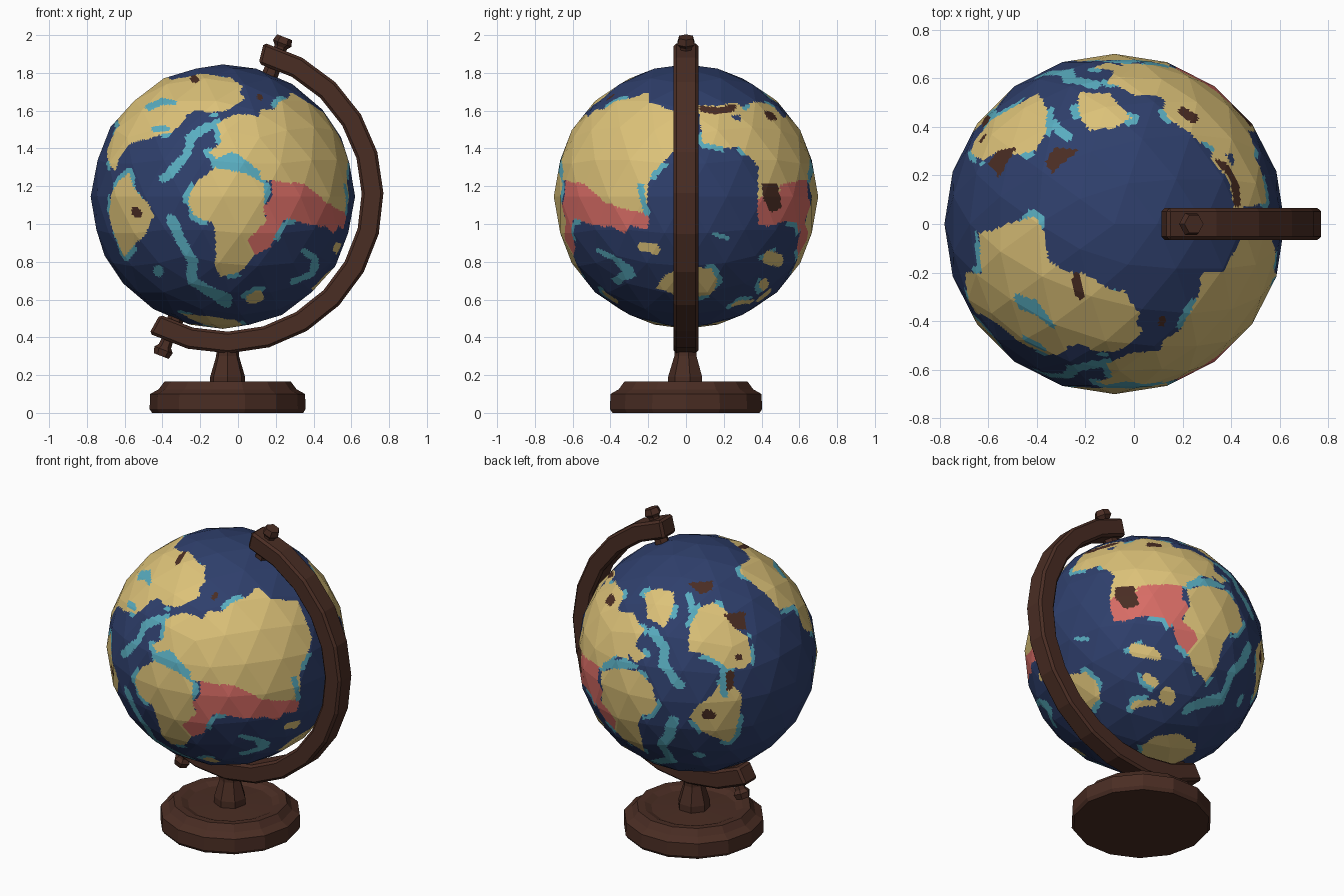
import bpy, bmesh, math
from mathutils import Vector, noise

cube = bpy.data.objects.get("Cube")
if cube:
    bpy.data.objects.remove(cube, do_unlink=True)


def make_material(name, rgb):
    mat = bpy.data.materials.new(name)
    mat.use_nodes = True
    mat.diffuse_color = (*rgb, 1)
    mat.node_tree.nodes["Principled BSDF"].inputs["Base Color"].default_value = (*rgb, 1)
    return mat


OCEAN, LAND, CORAL, SHALLOW, BROWN = range(5)
MATERIALS = [
    make_material("ocean_blue", (0.028, 0.05, 0.15)),
    make_material("land_yellow", (0.72, 0.54, 0.19)),
    make_material("coral_red", (0.68, 0.15, 0.13)),
    make_material("shallow_cyan", (0.1, 0.42, 0.53)),
    make_material("dark_wood", (0.068, 0.026, 0.017)),
]


def add_object(name, bm, materials):
    bmesh.ops.recalc_face_normals(bm, faces=bm.faces)
    mesh = bpy.data.meshes.new(name)
    bm.to_mesh(mesh)
    bm.free()
    for mat in materials:
        mesh.materials.append(mat)
    obj = bpy.data.objects.new(name, mesh)
    bpy.context.collection.objects.link(obj)
    return obj


def loft(name, rings, bevel=0.0):
    """Skin a row of equal rings, cap both ends, in dark wood."""
    bm = bmesh.new()
    rows = [[bm.verts.new(p) for p in ring] for ring in rings]
    count = len(rows[0])
    for a, b in zip(rows, rows[1:]):
        for i in range(count):
            j = (i + 1) % count
            bm.faces.new((a[i], a[j], b[j], b[i]))
    bm.faces.new(rows[0])
    bm.faces.new(rows[-1])
    obj = add_object(name, bm, [MATERIALS[BROWN]])
    if bevel:
        mod = obj.modifiers.new("worn_edges", 'BEVEL')
        mod.width, mod.segments = bevel, 1
    return obj


def lathe(name, profile, sides, origin, axis=Vector((0, 0, 1))):
    """Turn (radius, height) pairs about an axis."""
    side = Vector((0, 1, 0))
    other = axis.cross(side)
    turn = [math.tau * (i + 0.5) / sides for i in range(sides)]
    return loft(name, [[origin + axis * h + (side * math.cos(t) + other * math.sin(t)) * r
                        for t in turn] for r, h in profile])


# Stand: base, stem, curved arm and axis pegs
CENTRE = Vector((-0.08, 0, 1.145))
RADIUS = 0.7
POLE = Vector((0.36, 0, 0.93)).normalized()
FOOT = Vector((-0.055, 0, 0))
lathe("base", [(0.4, 0), (0.413, 0.02), (0.41, 0.1), (0.365, 0.125), (0.335, 0.165),
               (0.29, 0.162), (0.25, 0.145), (0.1, 0.15)], 14, FOOT)
lathe("stem", [(0.095, 0.14), (0.095, 0.19), (0.062, 0.3), (0.06, 0.36)], 7, FOOT)

arm_rings = []
STEPS = 13
for k in range(STEPS + 1):
    a = math.radians(76 - 195 * k / STEPS)
    out = Vector((math.cos(a), 0, math.sin(a)))
    mid = Vector((-0.065, 0, 1.15))
    arm_rings.append([mid + out * r + Vector((0, y, 0))
                      for r, y in ((0.72, -0.065), (0.835, -0.065), (0.835, 0.065), (0.72, 0.065))])
loft("curved_arm", arm_rings, bevel=0.014)

for label, direction in (("top", POLE), ("bottom", -POLE)):
    lathe(label + "_peg", [(0.045, 0.66), (0.04, 0.76)], 6, CENTRE, direction)
    lathe(label + "_knob", [(0.03, 0.8), (0.035, 0.85), (0.052, 0.87), (0.042, 0.905)],
          6, CENTRE, direction)


# Painted regions: each outline lies on a plane seen from one direction,
# in hundredths of a unit from the globe centre
def plane(azimuth, elevation):
    a, e = math.radians(azimuth), math.radians(elevation)
    toward = Vector((math.sin(a) * math.cos(e), -math.cos(a) * math.cos(e), math.sin(e)))
    right = Vector((math.cos(a), math.sin(a), 0))
    return right, toward.cross(right), toward


FRONT, SIDE, TOP = plane(0, 0), plane(90, 0), plane(0, 90)
BACK, UNDER = plane(215, 25), plane(145, -32)
regions = []


def region(colour, view, flat, width=0, both=False):
    """A filled outline, or a stroke when a width is given; both repeats it on the far side."""
    pts = [Vector(p) / 100 for p in zip(flat[::2], flat[1::2])]
    pad = width / 100
    box = (min(p.x for p in pts) - pad, max(p.x for p in pts) + pad,
           min(p.y for p in pts) - pad, max(p.y for p in pts) + pad)
    regions.append((colour, view, pts, pad, both, box))


# Southern and western continents, repeated on the far side
region(LAND, FRONT, [-19, -2, -15, 8, -4, 15, 9, 13, 22, 7, 21, -4, 24, -15, 13, -23, 17, -31,
                     11, -38, -1, -43, -4, -34, -4, -20, -7, -13, -15, -10], both=True)
region(LAND, FRONT, [-8, 24, -1, 29, -3, 38, 8, 44, 21, 42, 22, 36, 28, 49, 41, 57, 51, 51, 63, 35,
                     70, 9, 70, -10, 61, -7, 52, 1, 40, 4, 33, 9, 22, 10, 12, 20, 5, 24, -3, 20],
       both=True)
region(CORAL, FRONT, [26, 9, 33, 10, 40, 3, 54, 2, 61, -6, 69, -10, 69, -18, 58, -15, 52, -16, 41, -13,
                      32, -13, 25, -26, 17, -31, 13, -23, 24, -13, 21, -5, 26, 0], both=True)
region(SHALLOW, FRONT, [-6, 19, 6, 20, 19, 14, 29, 12, 29, 9, 17, 10, 5, 14, -4, 16], both=True)
region(LAND, FRONT, [-55, 9, -50, 13, -47, 5, -40, -2, -36, -10, -41, -20, -48, -27, -53, -32,
                     -56, -23, -60, -10, -59, 1], both=True)
region(BROWN, FRONT, [-45, -8], 3, both=True)
region(LAND, FRONT, [15, -54, 19, -52], 3, both=True)
# Ocean currents
region(SHALLOW, FRONT, [-8, 37, -18, 31, -19, 22, -31, 10], 2.4, both=True)
region(SHALLOW, FRONT, [-27, -12, -22, -25, -16, -34, -17, -45, 2, -55], 2.8, both=True)
region(SHALLOW, FRONT, [37, -45, 47, -41, 49, -33, 43, -29], 1.6, both=True)
region(SHALLOW, FRONT, [-34, -39], 3, both=True)
# Northern continent on the near side
region(LAND, FRONT, [-62, 25, -58, 37, -52, 45, -41, 51, -31, 61, -20, 65, -10, 65, 1, 62, 11, 52,
                     1, 45, -10, 45, -17, 49, -19, 42, -28, 34, -39, 30, -49, 29, -55, 20,
                     -57, 13, -60, 17])
region(LAND, TOP, [-56, -4, -33, 3, -28, -4, -27, -15, -21, -19, -16, -27, 4, -27, 10, -37, 4, -52,
                   -6, -52, -14, -50, -23, -52, -43, -45, -53, -27])
region(SHALLOW, FRONT, [-39, 47, -32, 50, -26, 50], 1.6)
region(SHALLOW, FRONT, [-36, 35, -31, 36], 2)
region(BROWN, FRONT, [-15, 62], 2)
region(BROWN, FRONT, [19, 53], 1.5)
# Eastern continent, islands and southern island continent
region(LAND, SIDE, [-69, -2, -69, 30, -56, 45, -33, 49, -20, 50, -5, 45, -5, 25, -18, 13, -24, -4,
                    -29, -7, -43, -4, -50, 4, -59, 8, -66, 9])
region(CORAL, SIDE, [-59, 9, -48, 3, -43, -4, -32, -6, -27, -10, -32, -20, -43, -13, -51, -11, -60, -8])
region(LAND, SIDE, [-16, -49, -10, -41, 2, -37, 13, -38, 17, -44, 13, -52, 2, -54])
region(LAND, SIDE, [-22, -27, -16, -28], 2.5)
region(LAND, SIDE, [44, -32, 48, -34], 3.5)
region(SHALLOW, SIDE, [-34, -35, -29, -38], 1.6)
region(SHALLOW, SIDE, [-24, 5, -21, -8], 1.8)
region(SHALLOW, SIDE, [15, -20, 21, -22], 1.2)
# Eastern continent on the far side
region(LAND, TOP, [-2, 68, 14, 67, 35, 61, 51, 45, 60, 24, 62, 8, 49, 8, 48, 31, 39, 49, 19, 57])
region(LAND, SIDE, [7, 48, 26, 49, 31, 45, 39, 50, 49, 46, 57, 38, 64, 25, 65, 9, 60, 6, 52, 6, 47, 4,
                    41, 9, 35, 20, 28, 27, 29, 42, 7, 43])
region(BROWN, SIDE, [9, 46, 25, 46], 1.8)
region(CORAL, SIDE, [50, 6, 64, 9, 64, -4, 60, -20, 57, -10, 52, -7])
region(BROWN, SIDE, [40, 6, 49, 7, 50, -7, 45, -8, 41, -2])
region(LAND, TOP, [23, 47, 29, 49, 39, 37, 35, 33, 27, 41])
region(BROWN, TOP, [28, 46, 33, 43], 2)
# Northern continent and large island on the far side
region(LAND, BACK, [-5, 1, -4, 15, 1, 27, 9, 30, 18, 24, 21, 15, 29, 10, 32, -5, 26, -10, 18, -9, 7, -2])
region(LAND, BACK, [-31, 35, -22, 38, -14, 35, -14, 24, -19, 14, -29, 21])
region(BROWN, BACK, [15, 23, 28, 23, 29, 14, 22, 14])
region(BROWN, BACK, [-5, 40, 9, 42, 9, 37, 1, 34])
region(BROWN, BACK, [19, -13, 19, -19], 2.5)
region(BROWN, BACK, [24, -3], 2)
region(SHALLOW, BACK, [-5, 33, -3, 24], 2)
region(SHALLOW, BACK, [15, -11, 16, -24], 2)
# Polar continent and southern islands
region(LAND, UNDER, [-3, -59, -3, -51, 6, -45, 20, -44, 30, -49, 29, -55, 17, -62, 9, -64], both=True)
region(LAND, UNDER, [-3, -11, 2, -14], 2.5)
region(LAND, UNDER, [-10, -28, 2, -26], 2)


def inside(q, pts):
    hit = False
    for a, b in zip(pts, pts[1:] + pts[:1]):
        if (a.y > q.y) != (b.y > q.y) and q.x < a.x + (q.y - a.y) * (b.x - a.x) / (b.y - a.y):
            hit = not hit
    return hit


def near(q, pts, width):
    for a, b in zip(pts, pts[1:] or pts):
        d = b - a
        t = max(0, min(1, (q - a).dot(d) / max(d.length_squared, 1e-9)))
        if (q - a - d * t).length < width:
            return True
    return False


def colour_at(p):
    p = p + noise.noise_vector(p * 9) * 0.014
    flipped = Vector((p.x, -p.y, p.z))
    for colour, (right, up, toward), pts, width, both, box in reversed(regions):
        for point, limit in ((p, 0.2), (flipped, 0.38))[:1 + both]:
            if point.dot(toward) < limit:
                continue
            x, y = point.dot(right), point.dot(up)
            if box[0] < x < box[1] and box[2] < y < box[3]:
                q = Vector((x, y))
                if near(q, pts, width) if width else inside(q, pts):
                    return colour
    return OCEAN


# Globe: broad flat facets, split finely so the painted shapes can follow them
bm = bmesh.new()
bmesh.ops.create_icosphere(bm, subdivisions=3, radius=RADIUS)
bmesh.ops.subdivide_edges(bm, edges=bm.edges[:], cuts=13, use_grid_fill=True)
for face in bm.faces:
    face.material_index = colour_at(face.calc_center_median())
# Broken shallow fringe along the coasts
for _ in range(2):
    coast = {f for v in bm.verts if any(g.material_index in (LAND, CORAL) for g in v.link_faces)
             for f in v.link_faces} if _ == 0 else {
        f for s in fringe for v in s.verts for f in v.link_faces}
    fringe = [f for f in coast if f.material_index == OCEAN
              and noise.noise(f.calc_center_median() * 7) > 0.12]
    for f in fringe:
        f.material_index = SHALLOW
globe = add_object("globe", bm, MATERIALS)
globe.location = CENTRE
